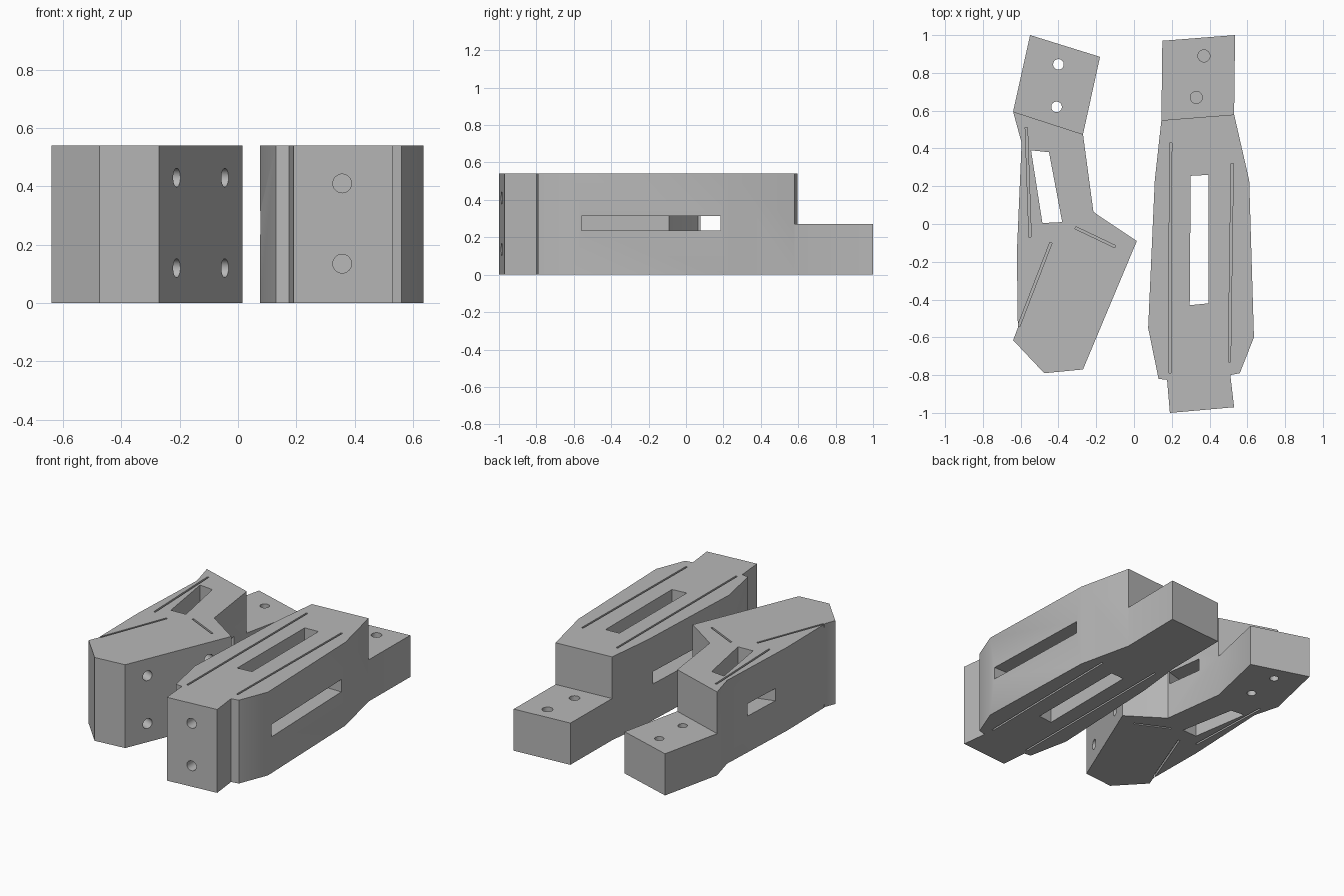
import bpy, bmesh, math
from mathutils import Vector

cube = bpy.data.objects.get("Cube")
if cube:
    bpy.data.objects.remove(cube)

HEIGHT, TAB = 0.54, 0.27

grey = bpy.data.materials.new("light grey")
grey.use_nodes = True
colour = (0.48, 0.48, 0.48, 1)
grey.diffuse_color = colour
grey.node_tree.nodes["Principled BSDF"].inputs["Base Color"].default_value = colour


def prism(name, outline, z0, z1):
    """Extrude a plan outline between two heights."""
    bm = bmesh.new()
    face = bm.faces.new([bm.verts.new((x, y, z0)) for x, y in outline])
    top = bmesh.ops.extrude_face_region(bm, geom=[face])["geom"]
    for v in top:
        if isinstance(v, bmesh.types.BMVert):
            v.co.z = z1
    bmesh.ops.recalc_face_normals(bm, faces=bm.faces[:])
    mesh = bpy.data.meshes.new(name)
    bm.to_mesh(mesh)
    bm.free()
    mesh.materials.append(grey)
    obj = bpy.data.objects.new(name, mesh)
    bpy.context.collection.objects.link(obj)
    return obj


def drill(centre, direction, depth, radius=0.032):
    """Round hole cutter centred on a surface point."""
    bpy.ops.mesh.primitive_cylinder_add(
        vertices=32, radius=radius, depth=2 * depth, location=centre,
        rotation=Vector(direction).to_track_quat("Z", "Y").to_euler())
    obj = bpy.context.object
    obj.name = "hole_cutter"
    obj.data.materials.append(grey)
    return obj


def grooves(start, end, width=0.012, depth=0.02):
    """Thin straight grooves in the top and bottom faces."""
    a, b = Vector(start), Vector(end)
    side = (b - a).orthogonal().normalized() * width / 2
    plan = [a + side, b + side, b - side, a - side]
    return [prism("groove_cutter", plan, z - depth, z + depth) for z in (0, HEIGHT)]


def carve(body, cutters):
    """Cut every cutter from the body, then shade and discard cutters."""
    for c in cutters:
        c.hide_render = True
        mod = body.modifiers.new("cut", "BOOLEAN")
        mod.operation, mod.solver, mod.object = "DIFFERENCE", "EXACT", c
    graph = bpy.context.evaluated_depsgraph_get()
    mesh = bpy.data.meshes.new_from_object(body.evaluated_get(graph))
    body.modifiers.clear()
    body.data = mesh
    for c in cutters:
        bpy.data.objects.remove(c)
    bpy.ops.object.select_all(action="DESELECT")
    body.select_set(True)
    bpy.context.view_layer.objects.active = body
    bpy.ops.object.shade_smooth_by_angle(angle=math.radians(30))


# Straight block with a front tip and a low rear tab
straight = prism("straight_block", [
    (0.15, 0.97), (0.535, 1.0), (0.53, 0.58), (0.61, 0.23), (0.635, -0.6),
    (0.56, -0.79), (0.51, -0.80), (0.53, -0.97), (0.19, -1.0), (0.175, -0.825),
    (0.13, -0.82), (0.075, -0.55), (0.11, 0.23), (0.145, 0.55)], 0, HEIGHT)
cuts = [
    prism("step_cutter", [(-0.24, 0.519), (0.92, 0.61), (0.92, 1.2), (-0.24, 1.2)], TAB, 1),
    prism("slot_cutter", [(0.30, 0.255), (0.395, 0.26), (0.395, -0.42), (0.295, -0.43)], -1, 1),
    prism("side_slot_cutter", [(0, -0.56), (0.8, -0.56), (0.8, 0.185), (0, 0.185)], 0.235, 0.315),
]
cuts += [drill((x, y, TAB), (0, 0, 1), 0.15) for x, y in ((0.37, 0.89), (0.33, 0.67))]
cuts += [drill((0.357, -0.985, z), (0, 1, 0), 0.15) for z in (0.135, 0.41)]
cuts += grooves((0.19, -0.79), (0.194, 0.43))
cuts += grooves((0.505, -0.73), (0.52, 0.32))
carve(straight, cuts)

# Angled block with a wide slanted front and a low rear tab
angled = prism("angled_block", [
    (-0.55, 1.0), (-0.18, 0.885), (-0.27, 0.475), (-0.215, 0.065), (-0.195, 0.05),
    (0.015, -0.09), (-0.27, -0.77), (-0.475, -0.79), (-0.64, -0.615),
    (-0.615, -0.55), (-0.62, -0.15), (-0.595, 0.43), (-0.64, 0.595)], 0, HEIGHT)
cuts = [
    prism("step_cutter", [(-0.825, 0.655), (-0.085, 0.415), (-0.085, 1.2), (-0.825, 1.2)], TAB, 1),
    prism("slot_cutter", [(-0.545, 0.39), (-0.45, 0.38), (-0.38, 0.01), (-0.485, 0.005)], -1, 1),
    prism("side_slot_cutter", [(-0.7, -0.06), (-0.1, 0.11), (-0.15, 0.34), (-0.7, 0.21)], 0.235, 0.315),
]
cuts += [drill((x, y, TAB), (0, 0, 1), 0.4, 0.028) for x, y in ((-0.4, 0.845), (-0.41, 0.62))]
cuts += [drill((x, y, z), (0.922, -0.386, 0), 0.12)
         for x, y in ((-0.21, -0.627), (-0.045, -0.233)) for z in (0.12, 0.43)]
cuts += grooves((-0.61, -0.54), (-0.44, -0.10))
cuts += grooves((-0.31, -0.02), (-0.10, -0.12))
cuts += grooves((-0.55, -0.07), (-0.57, 0.51))
carve(angled, cuts)
